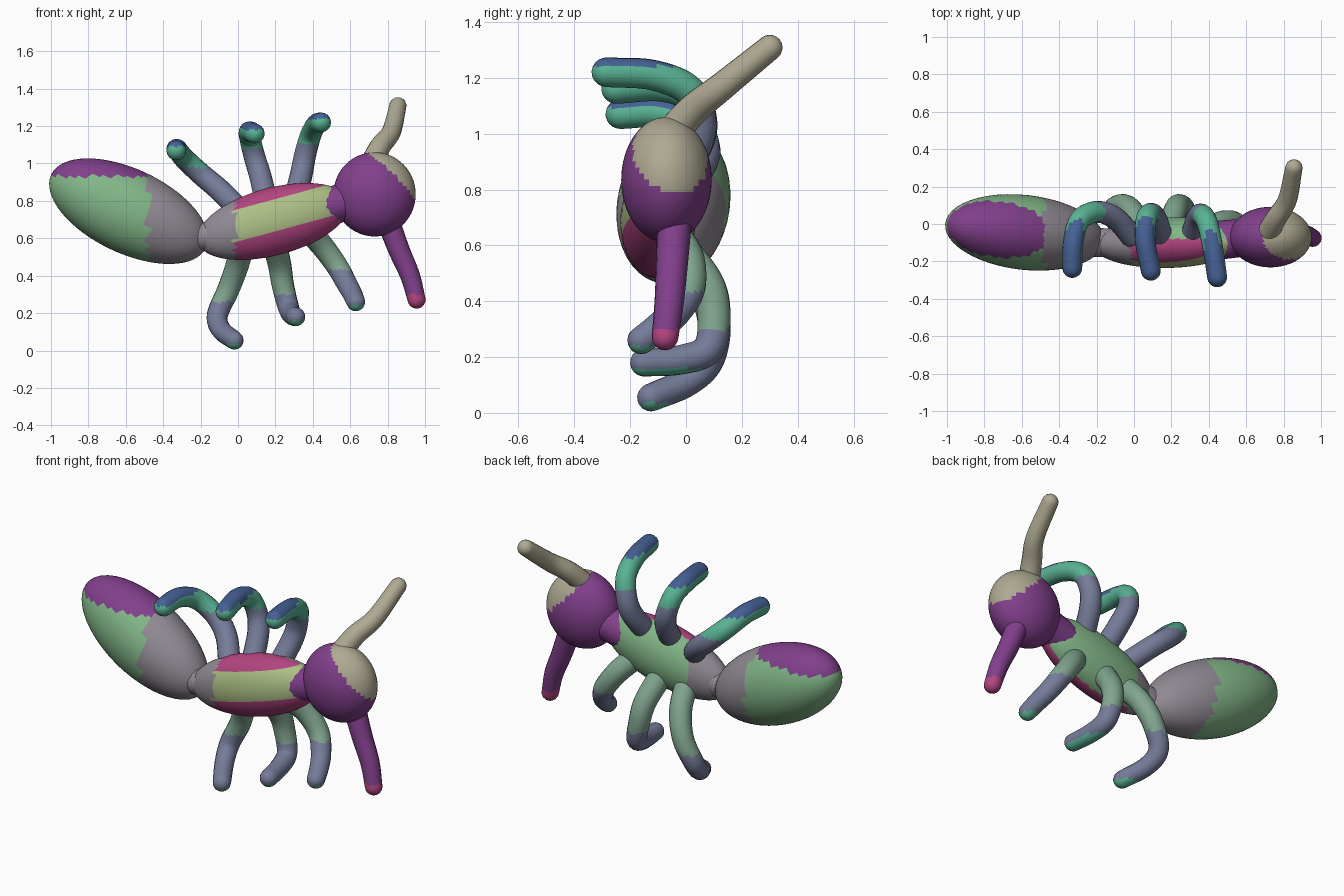
import bpy, bmesh, math
from mathutils import Vector, Matrix

if "Cube" in bpy.data.objects:
    bpy.data.objects.remove(bpy.data.objects["Cube"])

COLS = {
    "green": (0.22, 0.46, 0.24), "mauve": (0.28, 0.25, 0.29), "purple": (0.22, 0.05, 0.26),
    "tan": (0.43, 0.40, 0.29), "magenta": (0.45, 0.06, 0.22), "olive": (0.42, 0.52, 0.24),
    "slate": (0.18, 0.20, 0.32), "navy": (0.06, 0.12, 0.30), "teal": (0.10, 0.45, 0.30),
    "moss": (0.22, 0.38, 0.28),
}
NAMES = list(COLS)
MATS = []
for n in NAMES:
    m = bpy.data.materials.new(n)
    m.diffuse_color = (*COLS[n], 1)
    m.use_nodes = True
    m.node_tree.nodes["Principled BSDF"].inputs["Base Color"].default_value = m.diffuse_color
    MATS.append(m)


def finish(name, bm, colour):
    """Write the mesh, shade it smooth and colour each face by zone."""
    bmesh.ops.recalc_face_normals(bm, faces=bm.faces)
    me = bpy.data.meshes.new(name)
    for m in MATS:
        me.materials.append(m)
    for f in bm.faces:
        f.smooth = True
        f.material_index = NAMES.index(colour(f.calc_center_median()))
    bm.to_mesh(me)
    bm.free()
    bpy.context.collection.objects.link(bpy.data.objects.new(name, me))


def ellipsoid(name, centre, axis, length, width, height, colour):
    x = Vector(axis).normalized()
    y = Vector((0, 0, 1)).cross(x).normalized()
    z = x.cross(y)
    rot = Matrix((x, y, z)).transposed().to_4x4()
    mat = Matrix.Translation(centre) @ rot @ Matrix.Diagonal((length, width, height, 1))
    bm = bmesh.new()
    bmesh.ops.create_uvsphere(bm, u_segments=48, v_segments=32, radius=1, matrix=mat)
    finish(name, bm, colour)


def spline(pts, steps=8):
    p = [2 * pts[0] - pts[1]] + pts + [2 * pts[-1] - pts[-2]]
    out = []
    for i in range(1, len(p) - 2):
        a, b, c, d = p[i - 1:i + 3]
        for s in range(steps):
            t = s / steps
            out.append(0.5 * (2 * b + (c - a) * t + (2 * a - 5 * b + 4 * c - d) * t * t
                              + (3 * b - a - 3 * c + d) * t ** 3))
    return out + [pts[-1]]


def limb(name, pts, r0, r1, colour, sides=16):
    """Round tube along a smooth path, with a rounded tip."""
    path = spline([Vector(p) for p in pts])
    n = len(path)
    rings = []
    for i, p in enumerate(path):
        tan = (path[min(i + 1, n - 1)] - path[max(i - 1, 0)]).normalized()
        rings.append((p, tan, r0 + (r1 - r0) * i / (n - 1)))
    p, tan, r = rings[-1]
    for k in range(1, 6):
        a = k * math.pi / 2 / 5.3
        rings.append((p + tan * r * math.sin(a), tan, r * math.cos(a)))
    bm = bmesh.new()
    prev, side, old = None, rings[0][1].orthogonal().normalized(), rings[0][1]
    for p, tan, r in rings:
        side = old.rotation_difference(tan) @ side
        old = tan
        up = tan.cross(side)
        ring = [bm.verts.new(p + r * (side * math.cos(2 * math.pi * k / sides)
                                      + up * math.sin(2 * math.pi * k / sides)))
                for k in range(sides)]
        if prev:
            for k in range(sides):
                j = (k + 1) % sides
                bm.faces.new((prev[k], prev[j], ring[j], ring[k]))
        else:
            bm.faces.new(ring)
        prev = ring
    bm.faces.new(prev)
    finish(name, bm, colour)


# Body
def abdomen_colour(c):
    if c.x > -0.48:
        return "mauve"
    return "purple" if c.z > 0.93 else "green"


def thorax_colour(c):
    d = c.z - (0.69 + 0.27 * (c.x - 0.19))
    if c.x < -0.02:
        return "mauve"
    if c.y > -0.08:
        return "green"
    return "magenta" if d < -0.06 or d > 0.12 else "olive"


ellipsoid("abdomen", (-0.585, -0.045, 0.745), (-0.89, 0.1, 0.42), 0.46, 0.20, 0.225, abdomen_colour)
ellipsoid("thorax", (0.19, -0.10, 0.69), (0.96, 0.03, 0.26), 0.42, 0.135, 0.18, thorax_colour)
ellipsoid("head", (0.73, -0.07, 0.835), (1, 0, 0), 0.22, 0.162, 0.225,
          lambda c: "tan" if c.x + c.z > 1.565 + 0.22 - 0.3 * (c.y + 0.23) else "purple")
limb("waist", [(-0.30, -0.09, 0.61), (-0.17, -0.10, 0.61), (-0.03, -0.10, 0.635)],
     0.08, 0.075, lambda c: "mauve")
limb("neck", [(0.42, -0.09, 0.755), (0.52, -0.08, 0.78), (0.62, -0.07, 0.81)],
     0.105, 0.10, lambda c: "purple")

# Antennae
limb("upper_antenna", [(0.71, -0.06, 0.99), (0.76, 0.03, 1.09), (0.82, 0.13, 1.17), (0.855, 0.30, 1.308)],
     0.062, 0.046, lambda c: "tan")
limb("lower_antenna", [(0.80, -0.04, 0.70), (0.86, -0.05, 0.54), (0.92, -0.06, 0.40), (0.955, -0.075, 0.272)],
     0.062, 0.048, lambda c: "purple" if c.z > 0.3 else "magenta")

# Legs: body to tip
UPPER = {
    "rear": [(0.0, -0.08, 0.76), (-0.10, 0.03, 0.86), (-0.20, 0.065, 0.945), (-0.29, 0.02, 1.03),
             (-0.325, -0.10, 1.075), (-0.33, -0.235, 1.07)],
    "middle": [(0.15, -0.08, 0.80), (0.12, 0.02, 0.93), (0.09, 0.055, 1.03), (0.065, 0.02, 1.13),
               (0.06, -0.09, 1.17), (0.09, -0.25, 1.16)],
    "front": [(0.31, -0.06, 0.82), (0.34, 0.03, 0.95), (0.36, 0.05, 1.05), (0.39, 0.01, 1.155),
              (0.42, -0.12, 1.21), (0.445, -0.285, 1.22)],
}
LOWER = {
    "rear": [(0.03, -0.06, 0.60), (0.0, 0.05, 0.47), (-0.05, 0.10, 0.33), (-0.11, 0.08, 0.19),
             (-0.09, 0.0, 0.11), (-0.02, -0.125, 0.055)],
    "middle": [(0.18, -0.05, 0.62), (0.22, 0.07, 0.47), (0.24, 0.10, 0.35), (0.27, 0.08, 0.23),
               (0.29, -0.02, 0.19), (0.31, -0.15, 0.18)],
    "front": [(0.36, -0.07, 0.66), (0.45, 0.0, 0.56), (0.53, 0.01, 0.45), (0.58, -0.04, 0.36),
              (0.61, -0.10, 0.305), (0.63, -0.16, 0.26)],
}
for name, pts in UPPER.items():
    knee, tip = pts[3], pts[5]
    limb("upper_%s_leg" % name, pts, 0.062, 0.053,
         lambda c: "slate" if c.z < knee[2] - 0.05 else ("navy" if c.z > tip[2] + 0.02 else "teal"))
for name, pts in LOWER.items():
    knee, tip = pts[3], pts[5]
    limb("lower_%s_leg" % name, pts, 0.066, 0.05,
         lambda c: "moss" if c.z > knee[2] + 0.07 else ("slate" if c.z > tip[2] - 0.02 else "teal"))
